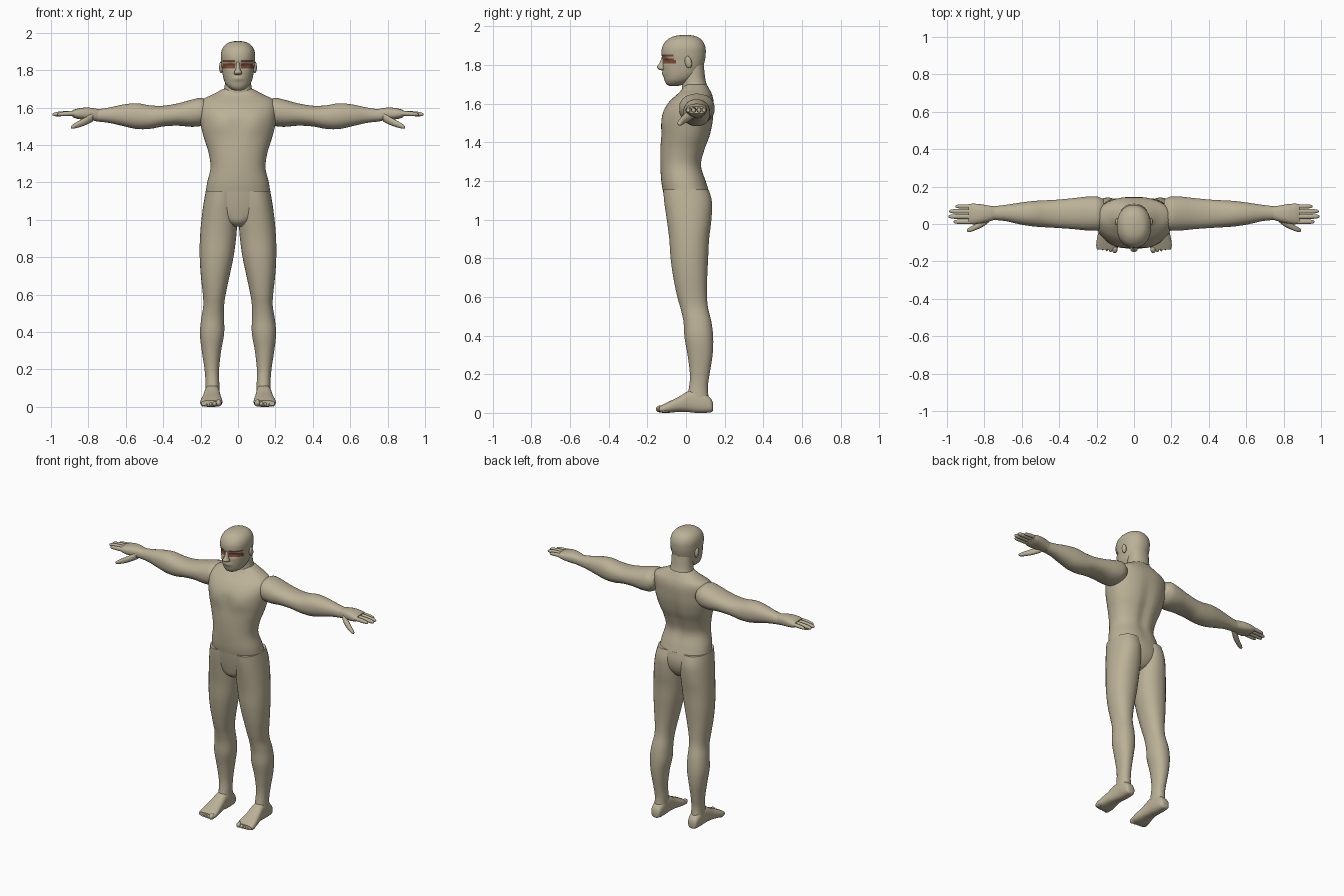
import bpy, bmesh, math
from mathutils import Vector, Matrix

if "Cube" in bpy.data.objects:
    bpy.data.objects.remove(bpy.data.objects["Cube"], do_unlink=True)


def make_material(name, rgb):
    mat = bpy.data.materials.new(name)
    mat.use_nodes = True
    color = (*rgb, 1.0)
    mat.diffuse_color = color
    mat.node_tree.nodes["Principled BSDF"].inputs["Base Color"].default_value = color
    return mat


SKIN = make_material("khaki skin", (0.50, 0.44, 0.31))
EYES = make_material("reddish brown eyes", (0.20, 0.07, 0.04))

# Maps (along, first, second) section coordinates to x, y, z
PLACE = {
    "x": lambda t, a, b: Vector((t, a, b)),
    "y": lambda t, a, b: Vector((a, t, b)),
    "z": lambda t, a, b: Vector((a, b, t)),
}


def smooth_rows(rows, steps):
    """Catmull-Rom interpolation between section rows."""
    result = []
    for i in range(len(rows) - 1):
        p0, p1, p2, p3 = (rows[min(max(i + k, 0), len(rows) - 1)] for k in (-1, 0, 1, 2))
        for s in range(steps):
            u = s / steps
            result.append([
                b + 0.5 * u * (c - a + u * (2 * a - 5 * b + 4 * c - d + u * (3 * (b - c) + d - a)))
                for a, b, c, d in zip(p0, p1, p2, p3)])
    result.append(list(rows[-1]))
    return result


def finish(name, bm, side=1):
    if side < 0:
        for v in bm.verts:
            v.co.x = -v.co.x
    bmesh.ops.recalc_face_normals(bm, faces=bm.faces)
    mesh = bpy.data.meshes.new(name)
    bm.to_mesh(mesh)
    bm.free()
    mesh.materials.append(SKIN)
    mesh.materials.append(EYES)
    obj = bpy.data.objects.new(name, mesh)
    bpy.context.collection.objects.link(obj)
    bpy.ops.object.select_all(action="DESELECT")
    bpy.context.view_layer.objects.active = obj
    obj.select_set(True)
    bpy.ops.object.shade_smooth_by_angle(angle=math.radians(60))
    return obj


def loft(name, axis, rows, side=1, steps=4, sides=32, power=2.2, shape=None, paint=None):
    """Skin rounded sections; a row is (along, a_min, a_max, b_min, b_max)."""
    bm = bmesh.new()
    rings = []
    for t, a0, a1, b0, b1 in smooth_rows(rows, steps):
        ring = []
        for k in range(sides):
            ang = math.tau * (k + 0.5) / sides
            c, s = math.cos(ang), math.sin(ang)
            a = (a0 + a1) / 2 + (a1 - a0) / 2 * math.copysign(abs(c) ** (2 / power), c)
            b = (b0 + b1) / 2 + (b1 - b0) / 2 * math.copysign(abs(s) ** (2 / power), s)
            co = PLACE[axis](t, a, b)
            if shape:
                shape(co)
            ring.append(bm.verts.new(co))
        rings.append(ring)
    for low, high in zip(rings, rings[1:]):
        for k in range(sides):
            n = (k + 1) % sides
            bm.faces.new((low[k], low[n], high[n], high[k]))
    bm.faces.new(rings[0])
    bm.faces.new(rings[-1])
    if paint:
        for face in bm.faces:
            face.material_index = paint(face.calc_center_median())
    return finish(name, bm, side)


def blob(name, center, size, side=1, tilt=0):
    bm = bmesh.new()
    bmesh.ops.create_uvsphere(bm, u_segments=16, v_segments=10, radius=1)
    bm.transform(Matrix.Translation(center) @ Matrix.Rotation(tilt, 4, "X")
                 @ Matrix.Diagonal((*size, 1)))
    return finish(name, bm, side)


def symmetric(rows):
    return [(z, -w, w, front, back) for z, w, front, back in rows]


def bump(value, center, width):
    return math.exp(-((value - center) / width) ** 2)


# Torso with chest muscles and a spine groove
def torso_shape(co):
    if co.y > 0.03:
        co.y -= 0.014 * bump(co.x, 0, 0.03) * bump(co.z, 1.38, 0.18)
    elif co.y < -0.03:
        co.y += 0.008 * bump(co.x, 0, 0.02) * bump(co.z, 1.5, 0.08)
        co.y -= 0.008 * bump(abs(co.x), 0.09, 0.05) * bump(co.z, 1.51, 0.05)


loft("torso", "z", symmetric([
    (1.15, .172, -.12, .12), (1.2, .165, -.128, .105), (1.28, .147, -.133, .082),
    (1.36, .158, -.133, .1), (1.43, .18, -.13, .125), (1.5, .198, -.127, .14),
    (1.56, .205, -.118, .145), (1.61, .205, -.088, .145), (1.645, .185, -.05, .137),
    (1.67, .135, -.025, .125), (1.7, .08, -.01, .108)]), sides=48, shape=torso_shape)

# Pelvis
loft("pelvis", "z", symmetric([
    (.965, .03, -.06, .04), (.99, .08, -.09, .09), (1.04, .15, -.103, .12),
    (1.1, .178, -.113, .128), (1.155, .173, -.12, .118)]))

# Neck
loft("neck", "z", symmetric([
    (1.62, .085, -.015, .12), (1.68, .078, -.02, .112), (1.73, .07, -.02, .1),
    (1.8, .068, -.02, .092)]))


# Head, with coloured eyes and brows
def head_shape(co):
    if co.y < -0.04:
        co.y += 0.012 * bump(abs(co.x), 0.04, 0.022) * bump(co.z, 1.825, 0.016)
        co.y -= 0.008 * bump(co.x, 0, 0.03) * bump(co.z, 1.755, 0.014)


def head_paint(co):
    across = 0.014 < abs(co.x) < 0.082 and co.y < -0.04
    eye = abs(co.z - 1.822) < 0.012
    brow = abs(co.z - 1.849) < 0.006
    return 1 if across and (eye or brow) else 0


loft("head", "z", symmetric([
    (1.692, .02, -.085, -.04), (1.7, .04, -.1, -.01), (1.72, .062, -.111, .035),
    (1.75, .076, -.116, .068), (1.79, .084, -.12, .088), (1.825, .088, -.121, .098),
    (1.855, .091, -.127, .102), (1.89, .091, -.124, .101), (1.92, .081, -.108, .089),
    (1.942, .06, -.08, .066), (1.952, .035, -.05, .04), (1.956, .008, -.015, .01)]),
    steps=6, sides=64, shape=head_shape, paint=head_paint)

# Nose and ears
loft("nose", "z", symmetric([
    (1.773, .008, -.13, -.1), (1.779, .021, -.143, -.1), (1.79, .02, -.151, -.1),
    (1.81, .012, -.138, -.1), (1.845, .009, -.124, -.1)]), sides=16)

# Lower leg and foot sections are shared by both sides
LEG = [
    (1.155, .004, .172, -.118, .118), (1.09, .002, .184, -.113, .135),
    (1.0, .003, .196, -.1, .132), (.9, .01, .204, -.087, .12),
    (.8, .024, .205, -.08, .115), (.7, .045, .199, -.066, .11),
    (.6, .066, .188, -.045, .109), (.54, .074, .186, -.028, .115),
    (.47, .074, .197, -.013, .132), (.39, .074, .204, -.008, .141),
    (.3, .09, .194, .008, .138), (.2, .101, .179, .02, .122),
    (.13, .1, .174, .015, .113), (.06, .098, .176, .0, .12)]
FOOT = [
    (.14, .125, .152, .015, .045), (.132, .108, .168, .004, .07),
    (.1, .099, .175, 0, .1), (.05, .097, .177, 0, .118), (.01, .096, .181, .004, .112),
    (-.04, .091, .19, .005, .082), (-.09, .084, .2, 0, .058),
    (-.12, .085, .202, 0, .043), (-.137, .09, .196, .004, .034)]
ARM = [
    (.16, -.02, .13, 1.53, 1.63), (.195, -.035, .147, 1.503, 1.652),
    (.25, -.035, .147, 1.497, 1.642), (.32, -.028, .139, 1.503, 1.623),
    (.4, -.022, .131, 1.499, 1.61), (.47, -.018, .127, 1.486, 1.612),
    (.54, -.013, .123, 1.485, 1.623), (.61, -.002, .114, 1.5, 1.617),
    (.69, .016, .102, 1.518, 1.6), (.76, .022, .094, 1.526, 1.59)]
HAND = [
    (.74, .024, .093, 1.528, 1.59), (.78, .012, .099, 1.53, 1.598),
    (.82, .003, .106, 1.534, 1.6), (.86, -.002, .109, 1.54, 1.594),
    (.885, .004, .106, 1.549, 1.586)]
THUMB = [
    (.775, .01, .05, 1.525, 1.575), (.81, -.016, .026, 1.508, 1.552),
    (.85, -.034, -.002, 1.494, 1.53), (.88, -.044, -.018, 1.487, 1.512),
    (.893, -.04, -.028, 1.489, 1.5)]
FINGERS = {"index": (.012, .965, .0125), "middle": (.04, .992, .0135),
           "ring": (.068, .988, .013), "little": (.094, .955, .0115)}

for label, side in (("left", 1), ("right", -1)):
    loft(label + "_leg", "z", LEG, side)
    loft(label + "_foot", "y", FOOT, side, power=2.6)
    loft(label + "_arm", "x", ARM, side)
    loft(label + "_hand", "x", HAND, side, power=2.5)
    loft(label + "_thumb", "x", THUMB, side, sides=16)
    blob(label + "_ear", (.09, .012, 1.815), (.011, .018, .032), side, tilt=0.2)

    # Fingers, slightly bent at the tips
    for finger, (y, tip, r) in FINGERS.items():
        start = 0.865
        rows = []
        for u, scale in ((0, 1), (0.45, 1), (0.8, 0.88), (0.95, 0.62), (1, 0.2)):
            z, w = 1.569 - 0.006 * u * u, r * scale
            rows.append((start + (tip - start) * u, y - w, y + w, z - w, z + w))
        loft(label + "_" + finger + "_finger", "x", rows, side, steps=3, sides=14)

    # Toes shrink from the inner to the outer edge
    for i in range(5):
        r = 0.0165 - 0.0022 * i + (0.002 if i == 0 else 0)
        blob(f"{label}_toe_{i + 1}", (.103 + 0.0215 * i, -.132 + 0.005 * i, r + 0.002),
             (r * 0.85, 0.024, r), side)
